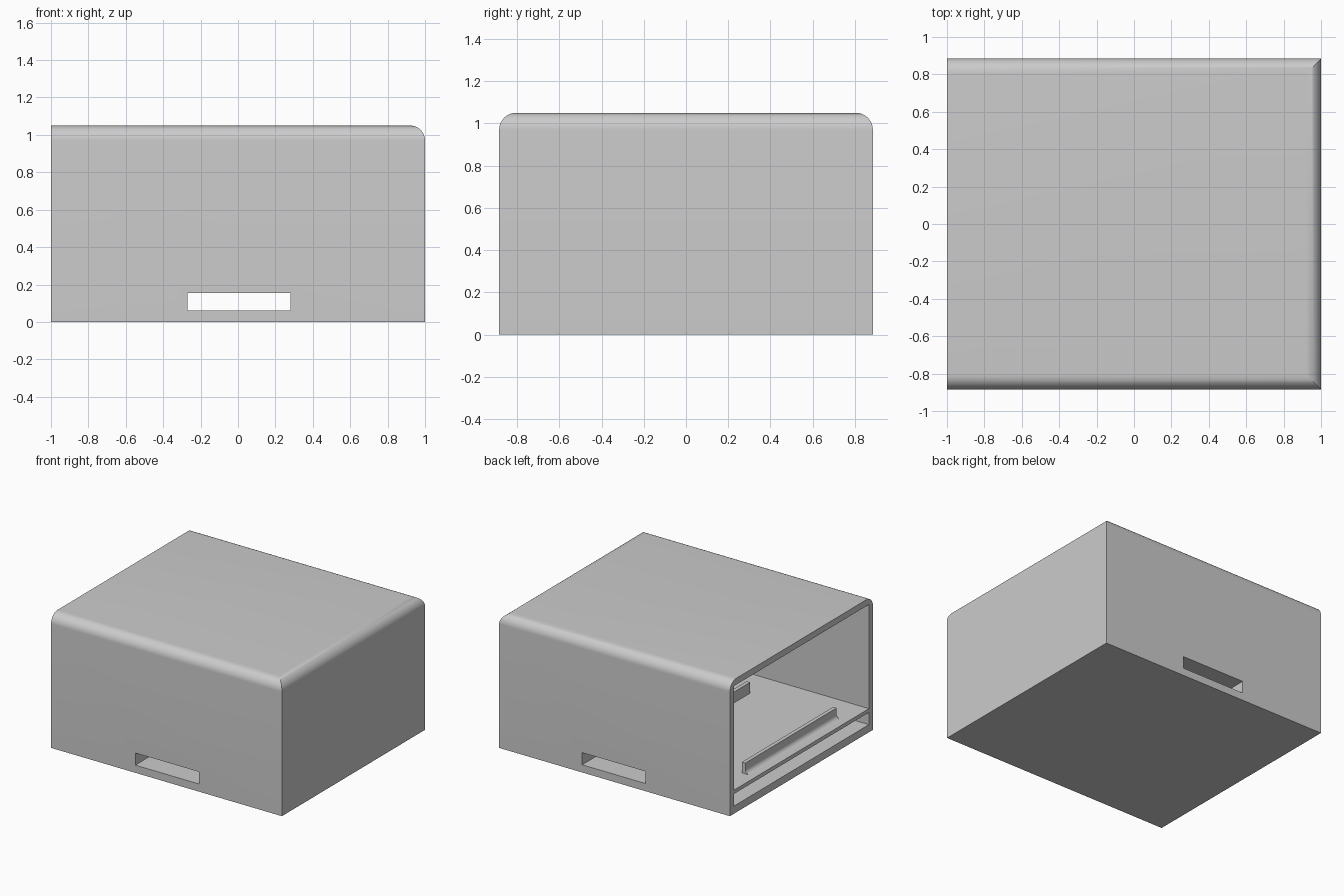
import bpy, bmesh, math

cube = bpy.data.objects.get("Cube")
if cube:
    bpy.data.objects.remove(cube, do_unlink=True)

# Single plain grey plastic
GREY = (0.6, 0.6, 0.6, 1)
grey = bpy.data.materials.new("light_grey")
grey.use_nodes = True
grey.diffuse_color = GREY
grey.node_tree.nodes["Principled BSDF"].inputs["Base Color"].default_value = GREY

HALF_X, HALF_Y, HEIGHT = 1.0, 0.885, 1.05
WALL, RADIUS, STEPS = 0.05, 0.08, 12
SLOT_LOW, SLOT_HIGH, FLOOR = 0.06, 0.155, 0.185


def loft(name, rings):
    """Skin a stack of equal-sized rings and cap both ends."""
    bm = bmesh.new()
    loops = [[bm.verts.new(p) for p in ring] for ring in rings]
    n = len(loops[0])
    for a, b in zip(loops, loops[1:]):
        for i in range(n):
            j = (i + 1) % n
            bm.faces.new((a[i], a[j], b[j], b[i]))
    bm.faces.new(loops[0])
    bm.faces.new(loops[-1])
    bmesh.ops.recalc_face_normals(bm, faces=bm.faces)
    mesh = bpy.data.meshes.new(name)
    bm.to_mesh(mesh)
    bm.free()
    mesh.materials.append(grey)
    obj = bpy.data.objects.new(name, mesh)
    bpy.context.collection.objects.link(obj)
    return obj


def rect(x0, x1, y0, y1, z):
    return [(x0, y0, z), (x1, y0, z), (x1, y1, z), (x0, y1, z)]


def activate(obj):
    bpy.ops.object.select_all(action="DESELECT")
    obj.select_set(True)
    bpy.context.view_layer.objects.active = obj


def smooth(obj):
    activate(obj)
    bpy.ops.object.shade_smooth_by_angle(angle=math.radians(30))


def cut(obj, x0, x1, half_y, z0, z1):
    cutter = loft("cutter", [rect(x0, x1, -half_y, half_y, z) for z in (z0, z1)])
    cutter.hide_render = True
    mod = obj.modifiers.new("cut", "BOOLEAN")
    mod.operation = "DIFFERENCE"
    mod.solver = "EXACT"
    mod.object = cutter
    activate(obj)
    bpy.ops.object.modifier_apply(modifier=mod.name)
    bpy.data.objects.remove(cutter, do_unlink=True)


# Housing: box with three rounded, mitred top edges; the -x end stays square
rings = [rect(-HALF_X, HALF_X, -HALF_Y, HALF_Y, 0)]
for i in range(STEPS + 1):
    t = math.pi / 2 * i / STEPS
    inset = RADIUS * (1 - math.cos(t))
    z = HEIGHT - RADIUS + RADIUS * math.sin(t)
    y = HALF_Y - inset
    rings.append(rect(-HALF_X, HALF_X - inset, -y, y, z))
housing = loft("housing", rings)

# Main chamber, shallow pocket beneath it, and the front-to-back slot
INNER_Y = HALF_Y - WALL
cut(housing, -HALF_X - 0.1, HALF_X - WALL, INNER_Y, FLOOR, HEIGHT - WALL)
cut(housing, -HALF_X - 0.1, -0.45, INNER_Y, SLOT_LOW, SLOT_HIGH)
cut(housing, -0.27, 0.28, HALF_Y + 0.1, SLOT_LOW, SLOT_HIGH)
smooth(housing)


def rail(name, x, side):
    """Upright strip with a concave foot flaring outward along side."""
    stem, foot, rise, half = 0.03, 0.035, 0.085, 0.565
    low = FLOOR - 0.005
    profile = [(0, low), (0, FLOOR + rise), (stem, FLOOR + rise)]
    for i in range(9):
        t = math.pi / 2 * i / 8
        profile.append((stem + foot * (1 - math.cos(t)),
                        FLOOR + foot * (1 - math.sin(t))))
    profile.append((stem + foot, low))
    obj = loft(name, [[(x + side * u, y, z) for u, z in profile]
                      for y in (-half, half)])
    smooth(obj)


# Pair of holding rails on the chamber floor
rail("outer_rail", -0.88, -1)
rail("inner_rail", -0.16, 1)
